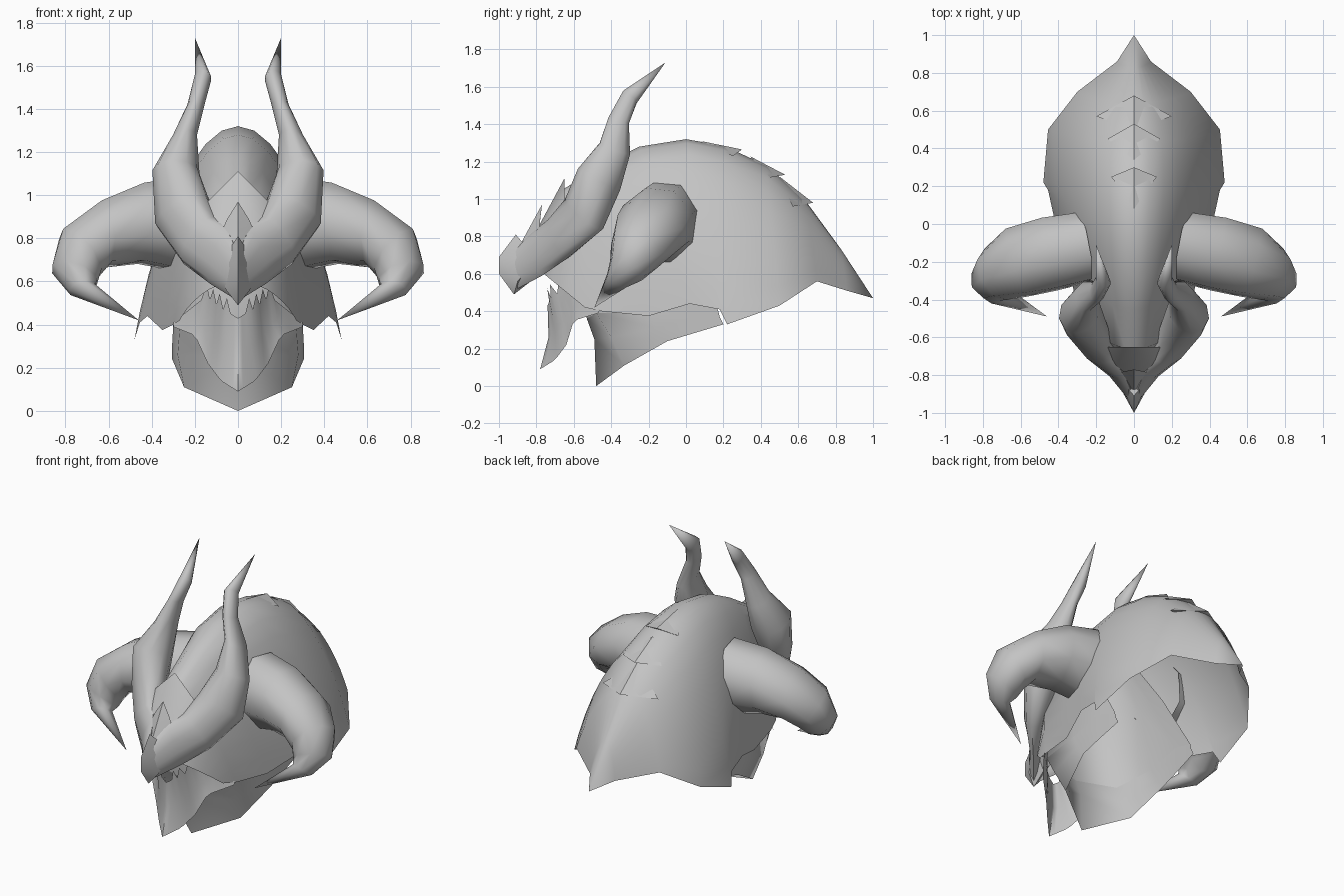
import bpy, bmesh, math
from mathutils import Vector

cube = bpy.data.objects.get("Cube")
if cube:
    bpy.data.objects.remove(cube, do_unlink=True)

steel = bpy.data.materials.new("plain grey steel")
steel.use_nodes = True
GREY = (0.55, 0.55, 0.55, 1)
steel.diffuse_color = GREY
steel.node_tree.nodes["Principled BSDF"].inputs["Base Color"].default_value = GREY


def finish(bm, name, mirror=True, angle=40):
    """Mirror the half mesh, clean it, and link it as a named object."""
    bmesh.ops.remove_doubles(bm, verts=bm.verts, dist=0.0005)
    if mirror:
        geom = bm.verts[:] + bm.edges[:] + bm.faces[:]
        bmesh.ops.mirror(bm, geom=geom, axis='X', merge_dist=0.001)
    bmesh.ops.recalc_face_normals(bm, faces=bm.faces)
    mesh = bpy.data.meshes.new(name)
    bm.to_mesh(mesh)
    bm.free()
    mesh.materials.append(steel)
    obj = bpy.data.objects.new(name, mesh)
    bpy.context.collection.objects.link(obj)
    bpy.ops.object.select_all(action='DESELECT')
    obj.select_set(True)
    bpy.context.view_layer.objects.active = obj
    bpy.ops.object.shade_smooth_by_angle(angle=math.radians(angle))
    return obj


def loft(rows, closed=False):
    """Bridge rows of points into a sheet, or a tube when closed."""
    bm = bmesh.new()
    grid = [[bm.verts.new(p) for p in row] for row in rows]
    for a, b in zip(grid, grid[1:]):
        n = len(a)
        for i in range(n if closed else n - 1):
            k = (i + 1) % n
            bm.faces.new((a[i], a[k], b[k], b[i]))
    return bm


def along(points, t):
    """Point at fraction t of a polyline."""
    f = t * (len(points) - 1)
    i = min(int(f), len(points) - 2)
    return Vector(points[i]).lerp(Vector(points[i + 1]), f - i)


def horn(name, sections, sides=10, turn=0.0):
    """Tapering tube; each section is inner point, outer point, half depth."""
    inner = [Vector(s[0]) for s in sections]
    outer = [Vector(s[1]) for s in sections]
    mid = [(a + b) / 2 for a, b in zip(inner, outer)]
    # A turned ring is widened so that its flats reach the section points
    widen = 1 / math.cos(math.tau * turn / sides)
    angles = [math.tau * (k + turn) / sides for k in range(sides)]
    rings = []
    for i, section in enumerate(sections):
        half = (outer[i] - inner[i]) / 2 * widen
        tangent = mid[min(i + 1, len(mid) - 1)] - mid[max(i - 1, 0)]
        depth = tangent.cross(half).normalized() * section[2] * widen
        rings.append([mid[i] + half * math.cos(a) + depth * math.sin(a) for a in angles])
    return finish(loft(rings, closed=True), name, angle=60)


def hull(name, points):
    """Faceted solid around half of its points, mirrored across x."""
    bm = bmesh.new()
    for x, y, z in points:
        bm.verts.new((x, y, z))
        if x:
            bm.verts.new((-x, y, z))
    bmesh.ops.convex_hull(bm, input=bm.verts)
    return finish(bm, name, mirror=False, angle=35)


# Dome: slightly peaked ribs run from the crest down to the flared rim
crest = [(0, -.76, .6), (0, -.66, 1.05), (0, -.45, 1.18), (0, -.25, 1.28), (0, 0, 1.32),
         (0, .2, 1.285), (0, .43, 1.18), (0, .64, .99), (0, .83, .73), (0, 1, .47)]
rim = [(.27, -.54, .42), (.3, -.45, .4), (.35, -.2, .375), (.42, .02, .44), (.455, .18, .41),
       (.48, .22, .33), (.455, .5, .43), (.3, .7, .56), (.09, .86, .51), (0, 1, .47)]
ribs = []
for top, low in zip(crest, rim):
    rib = []
    for k in range(9):
        s = k / 8
        c = max(math.cos(s * math.pi / 2), 0) ** 1.2
        x = low[0] * math.sin(s * math.pi / 2) * (.85 + .15 * s * s)
        rib.append((x, low[1] + (top[1] - low[1]) * c, low[2] + (top[2] - low[2]) * c))
    ribs.append(rib)
finish(loft(ribs), "helmet_dome")

# Brow mask sweeping up into the tall front horns
horn("brow_and_front_horns", [
    ((0, -.92, .73), (0, -.92, .51), .03),
    ((.05, -.80, .84), (.13, -.77, .59), .04),
    ((.11, -.72, .9), (.25, -.64, .68), .07),
    ((.15, -.62, 1), (.365, -.47, .84), .1),
    ((.19, -.5, 1.13), (.385, -.43, 1.08), .13),
    ((.19, -.38, 1.28), (.31, -.38, 1.26), .09),
    ((.155, -.36, 1.42), (.235, -.36, 1.42), .06),
    ((.125, -.3, 1.53), (.2, -.3, 1.56), .05),
    ((.2, -.11, 1.73), (.2, -.11, 1.73), 0)])

# Thick side horns curling forward and in
horn("side_horns", [
    ((.3, -.15, .66), (.24, -.1, 1.08), .18),
    ((.45, -.18, .69), (.45, -.14, 1.05), .19),
    ((.6, -.23, .68), (.65, -.18, .96), .18),
    ((.64, -.29, .64), (.82, -.24, .82), .14),
    ((.655, -.33, .6), (.86, -.3, .66), .1),
    ((.665, -.37, .58), (.78, -.37, .55), .06),
    ((.46, -.49, .42), (.46, -.49, .42), 0)], sides=8, turn=0.5)

# Beak at the front of the brow
hull("beak", [(0, -1, .69), (0, -1, .6), (0, -.92, .49), (.055, -.9, .56),
              (0, -.91, .81), (.09, -.8, .68), (0, -.83, .56)])

# Pointed scales on the forehead and down the back
scales = {
    "lower_forehead_scale": [(0, -.77, .97), (.05, -.78, .89), (.09, -.79, .8), (0, -.89, .75)],
    "upper_forehead_scale": [(0, -.65, 1.11), (.14, -.65, .97), (.11, -.78, .82), (0, -.79, .85)],
    "upper_back_scale": [(0, .3, 1.265), (.12, .25, 1.23), (0, .08, 1.31)],
    "middle_back_scale": [(0, .53, 1.13), (.14, .45, 1.115), (0, .34, 1.23)],
    "lower_back_scale": [(0, .68, .98), (.2, .57, .96), (0, .5, 1.12)],
}
for name, points in scales.items():
    hull(name, points)

# Chin plate with a toothed upper edge and a pointed lower edge
gum = [(0, -.74, .43), (.08, -.72, .48), (.15, -.61, .53), (.3, -.46, .41)]
chin = [(0, -.78, .09), (.08, -.7, .14), (.14, -.64, .22), (.2, -.6, .35), (.3, -.47, .39)]
upper, middle, lower = [], [], []
STEPS = 14
for k in range(STEPS + 1):
    t = k / STEPS
    a, b = along(gum, t), along(chin, t)
    middle.append((a + b) / 2 + Vector((0, .025 * (1 - t), 0)))
    if k % 2 and 2 < k < 10:
        a += Vector((0, -.015, .06))
    upper.append(a)
    lower.append(b)
finish(loft([upper, middle, lower]), "toothed_chin_plate", angle=60)

# Jaw guard wrapping below the dome, with a lining rising behind the face
guard_top = [(0, -.53, .36), (.27, -.48, .39), (.3, -.2, .4), (.3, .02, .45), (.29, .17, .41)]
guard_mid = [(0, -.49, .25), (.28, -.4, .26), (.305, -.16, .31), (.3, .02, .36), (.29, .18, .37)]
guard_low = [(0, -.48, 0), (.25, -.33, .11), (.305, -.1, .24), (.3, .05, .285), (.29, .2, .33)]
finish(loft([guard_top, guard_mid, guard_low]), "jaw_guard", angle=85)

lining_mid = [(0, -.62, .75), (.2, -.5, .75), (.27, -.25, .78), (.27, -.15, .8), (.27, -.06, .8)]
lining_top = [(0, -.52, 1.06), (.12, -.42, 1.06), (.16, -.3, 1.06), (.17, -.25, 1.06), (.17, -.2, 1.06)]
finish(loft([lining_top, lining_mid, guard_top]), "face_lining", angle=85)
